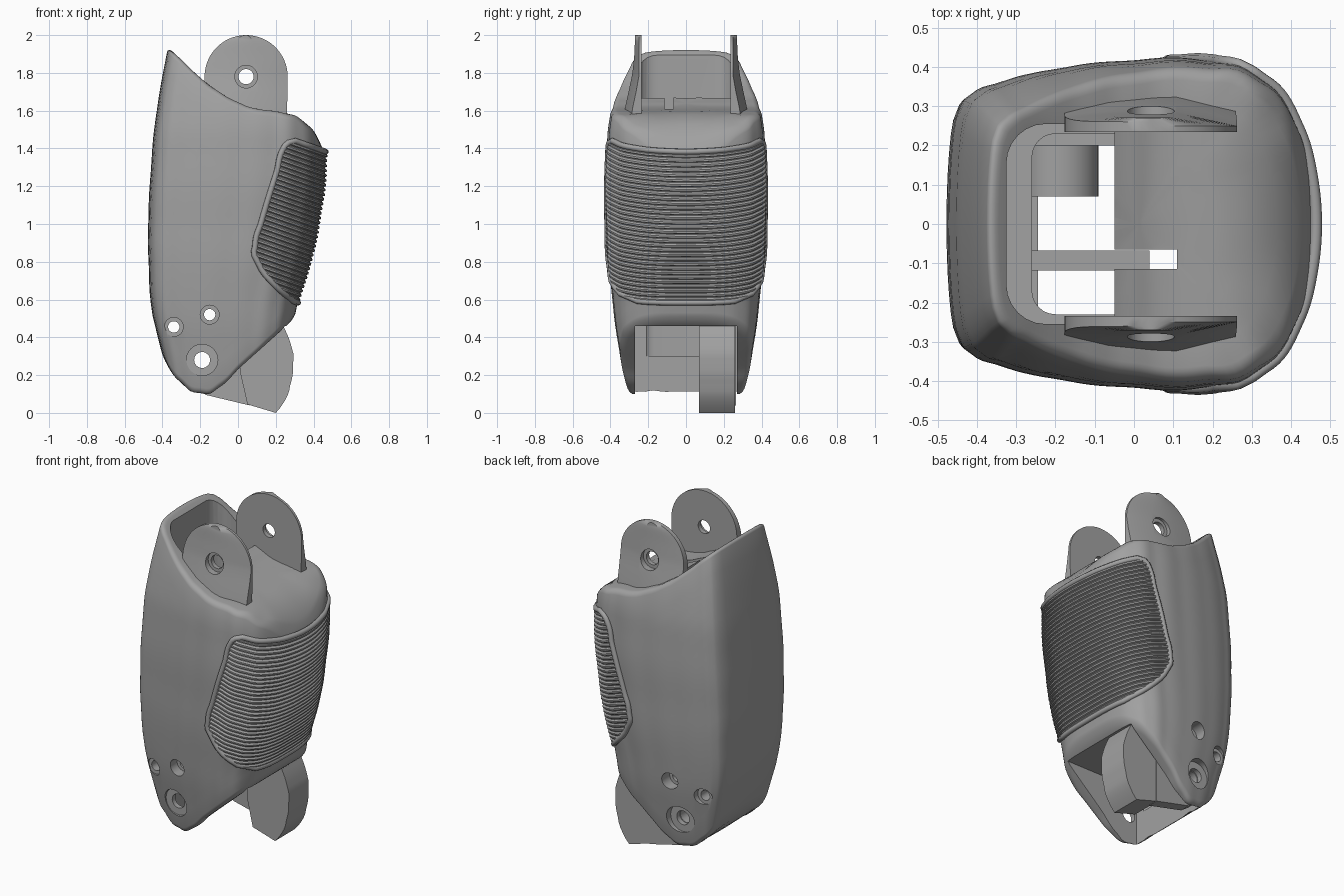
import bpy, bmesh, math
from mathutils import Vector

if "Cube" in bpy.data.objects:
    bpy.data.objects.remove(bpy.data.objects["Cube"])

grey = bpy.data.materials.new("plain grey")
grey.use_nodes = True
grey.diffuse_color = (0.36, 0.36, 0.36, 1)
grey.node_tree.nodes["Principled BSDF"].inputs["Base Color"].default_value = grey.diffuse_color


# ---------- helpers ----------
def smooth_fn(*pts):
    """Smooth curve through (input, output) points, clamped at both ends."""
    n = len(pts)

    def slope(i):
        a, b = pts[max(i - 1, 0)], pts[min(i + 1, n - 1)]
        return (b[1] - a[1]) / (b[0] - a[0])

    def f(v):
        v = min(max(v, pts[0][0]), pts[-1][0])
        i = next(k for k in range(n - 1) if v <= pts[k + 1][0])
        (x0, y0), (x1, y1) = pts[i], pts[i + 1]
        d = x1 - x0
        t = (v - x0) / d
        a, b = y0 + slope(i) * d * t, y1 - slope(i + 1) * d * (1 - t)
        k = t * t * (3 - 2 * t)
        return a * (1 - k) + b * k
    return f


def mesh_obj(name, verts, faces):
    me = bpy.data.meshes.new(name)
    me.from_pydata([tuple(v) for v in verts], [], faces)
    bm = bmesh.new()
    bm.from_mesh(me)
    bmesh.ops.recalc_face_normals(bm, faces=bm.faces)
    bm.to_mesh(me)
    bm.free()
    me.materials.append(grey)
    ob = bpy.data.objects.new(name, me)
    bpy.context.collection.objects.link(ob)
    return ob


def loft(name, rings):
    n = len(rings[0])
    faces = [(r * n + i, r * n + (i + 1) % n, (r + 1) * n + (i + 1) % n, (r + 1) * n + i)
             for r in range(len(rings) - 1) for i in range(n)]
    faces += [tuple(range(n)), tuple(range((len(rings) - 1) * n, len(rings) * n))]
    return mesh_obj(name, [v for r in rings for v in r], faces)


def prism(name, profile, y0, y1):
    """Side profile in x and z, stretched across the width."""
    return loft(name, [[(x, y, z) for x, z in profile] for y in (y0, y1)])


def disc(x, z, r, n=32):
    return [(x + r * math.cos(math.tau * i / n), z + r * math.sin(math.tau * i / n)) for i in range(n)]


def rect(x0, x1, z0, z1):
    return [(x0, z0), (x1, z0), (x1, z1), (x0, z1)]


def activate(ob):
    bpy.ops.object.select_all(action='DESELECT')
    ob.select_set(True)
    bpy.context.view_layer.objects.active = ob


def cut(ob, *cutters):
    for c in cutters:
        c.hide_render = True
        m = ob.modifiers.new("cut", 'BOOLEAN')
        m.operation, m.solver, m.object = 'DIFFERENCE', 'EXACT', c
        activate(ob)
        bpy.ops.object.modifier_apply(modifier=m.name)
        bpy.data.objects.remove(c)


def soften(ob, angle=35):
    activate(ob)
    bpy.ops.object.shade_smooth_by_angle(angle=math.radians(angle))


# ---------- shell shape ----------
back = smooth_fn((0, -.36), (.3, -.4), (.5, -.45), (.8, -.473), (1, -.475), (1.3, -.46), (1.6, -.43), (1.94, -.37))
nose = smooth_fn((.2, .24), (.5, .3), (.6, .32), (.8, .38), (1.05, .43), (1.33, .46), (1.6, .45))
half_width = smooth_fn((.1, .31), (.3, .345), (.6, .385), (1, .41), (1.4, .41), (1.6, .39), (1.8, .35), (1.94, .325))
top = smooth_fn((-.375, 1.94), (-.3, 1.87), (-.2, 1.775), (-.1, 1.7), (0, 1.645), (.1, 1.61), (.25, 1.585),
                (.36, 1.53), (.44, 1.42), (.47, 1.33))
bottom = smooth_fn((-.45, .38), (-.38, .26), (-.3, .16), (-.2, .105), (-.1, .135), (0, .23), (.15, .365), (.3, .5))
section = smooth_fn((0, 0), (5.7, .27), (13, .6), (22.8, .9), (33, 1), (45, 1), (57, .95), (69, .86),
                    (76, .79), (80.8, .68), (84.3, .5), (90, 0))


def skin(phi, height, q=1.0):
    """Point on the shell; phi runs from the nose (0) round to the back (90)."""
    z = 1.0
    for _ in range(8):
        b, f = back(z), nose(z)
        mid = (b + f) / 2
        x = mid + q * (b + math.cos(math.radians(phi)) ** 2 * (f - b) - mid)
        z = height(x)
    h = section(abs(phi))
    if abs(phi) < 45:
        h **= .5 + .5 * min(max((z - .4) / .8, 0), 1)
    return Vector((x, math.copysign(h, phi) * q * half_width(z), z))


ROUND, STEPS, N = .03, 5, 112
rows = [(0, q, 0) for q in (.03, .3, .6, .8)]
arc = [math.pi / 2 * i / STEPS for i in range(STEPS + 1)]
rows += [(0, 1 - ROUND * (1 - math.sin(a)) / .4, ROUND * (1 - math.cos(a))) for a in arc]
rows += [(i / 24, 1, 0) for i in range(2, 23)]
rows += [(1, 1 - ROUND * (1 - math.sin(a)) / .4, -ROUND * (1 - math.cos(a))) for a in reversed(arc)]
rows += [(1, q, 0) for q in (.8, .6, .45, .3, .15, .03)]
rings = [[skin(-90 + 180 * i / N, lambda x: bottom(x) * (1 - t) + top(x) * t + dz, q) for i in range(N)]
         for t, q, dz in rows]
shell = loft("shell", rings)


# ---------- hollows in the shell ----------
def shaft(x0, x1, w, r, z0, z1):
    """Vertical well with rounded corners on its back side."""
    plan = [(x1, -w), (x1, w)]
    for sign, start in ((1, 90), (-1, 180)):
        plan += [(x0 + r + r * math.cos(math.radians(start + a)), sign * (w - r) + r * math.sin(math.radians(start + a)))
                 for a in range(0, 91, 15)]
    return loft("shaft", [[(x, y, z) for x, y in plan] for z in (z0, z1)])


cut(shell,
    shaft(-.325, -.05, .255, .1, .95, 2.3),
    shaft(-.26, -.05, .23, .06, .3, 1),
    prism("cable_slot", rect(-.1, .11, .3, 2.2), -.115, -.065),
    prism("lower_opening", rect(-.245, .6, -.1, .46), -.27, .27))

# pin holes with counterbores on both sides
for x, z, r, bore in ((-.19, .28, .042, .083), (-.34, .455, .03, .05), (-.15, .52, .03, .05)):
    cut(shell, prism("hole", disc(x, z, r), -1, 1),
        prism("bore", disc(x, z, bore), .3, 1), prism("bore", disc(x, z, bore), -1, -.3))
soften(shell)

# ---------- hinge lugs ----------
LX, LZ, LR = .043, 1.78, .22
outer = smooth_fn((1.5, .335), (1.6, .325), (1.72, .3), (1.85, .278), (2, .27))
for side, name in ((1, "left_lug"), (-1, "right_lug")):
    levels = [(1.5, .215), (1.56, .215), (1.62, .217), (1.7, .219)]
    levels += [(LZ + LR * math.sin(math.radians(a)), LR * math.cos(math.radians(a))) for a in range(0, 90, 6)]
    levels.append((2.0, .006))
    rings = []
    for z, w in levels:
        y = outer(z)
        plan = [(-w, .235), (w, .235), (w, max(y - .04, .25)), (w * .3, y), (-w * .5, y), (-w, y - .01)]
        rings.append([(LX + dx, side * v, z) for dx, v in plan])
    lug = loft(name, rings)
    cut(lug, prism("hole", disc(LX, LZ, .04), -1, 1),
        prism("bore", disc(LX, LZ, .06), *sorted((side * .262, side))))
    soften(lug, 25)

# ---------- ribbed grip pad ----------
pad_edge = smooth_fn((.59, .29), (.635, .2), (.73, .105), (.806, .09), (.937, .12), (1.245, .205), (1.4, .25), (1.44, .3))
RIBS, COLS, TILT = 32, 48, .35


def pad_row(w, q):
    def height(x):
        return w - TILT * (x - .3)
    x = pad_edge(w)
    z = height(x)
    reach = math.degrees(math.acos(math.sqrt((x - back(z)) / (nose(z) - back(z)))))
    return [skin(reach * (2 * i / COLS - 1), height, q) for i in range(COLS + 1)]


lines = []
for i in range(RIBS):
    for part, q in ((0, 1.004), (.25, 1.026), (.6, 1.026), (.85, 1.004)):
        lines.append(pad_row(.595 + .84 * (i + part) / RIBS, q))
c = COLS + 1
pad = mesh_obj("grip_ribs", [v for r in lines for v in r],
               [(r * c + i, r * c + i + 1, r * c + c + i + 1, r * c + c + i)
                for r in range(len(lines) - 1) for i in range(COLS)])
soften(pad, 20)

# raised border round the pad
ends = [pad_row(.59 + .85 * i / 40, 1.005) for i in range(41)]
loop = ends[0] + [r[-1] for r in ends[1:-1]] + ends[-1][::-1] + [r[0] for r in ends[-2:0:-1]]
cu = bpy.data.curves.new("grip_border", 'CURVE')
cu.dimensions = '3D'
cu.bevel_depth, cu.bevel_resolution = .016, 2
sp = cu.splines.new('POLY')
sp.points.add(len(loop) - 1)
for p, v in zip(sp.points, loop):
    p.co = (*v, 1)
sp.use_cyclic_u = True
sp.use_smooth = True
cu.materials.append(grey)
bpy.context.collection.objects.link(bpy.data.objects.new("grip_border", cu))

# ---------- lower hook and inner web ----------
face = smooth_fn((0, .2), (.06, .245), (.14, .275), (.27, .292), (.36, .28), (.46, .24))
hook = prism("hook", [(face(.46 * i / 16), .46 * i / 16) for i in range(17)] + [(.02, .47), (.01, .22), (.05, .045)], .07, .26)
web = prism("hook_web", [(.06, .04), (.06, .47), (-.27, .4), (-.27, .2), (-.22, .13), (-.17, .095)], .2, .265)
knuckle = prism("knuckle", disc(-.19, .28, .1), .07, .2)
bar = prism("inner_bar", rect(-.27, .04, .47, .57), -.118, -.067)
for ob in (hook, web, knuckle, bar):
    for x, z, r in ((-.19, .28, .042), (-.15, .52, .03)):
        cut(ob, prism("hole", disc(x, z, r), -1, 1))
    soften(ob)
